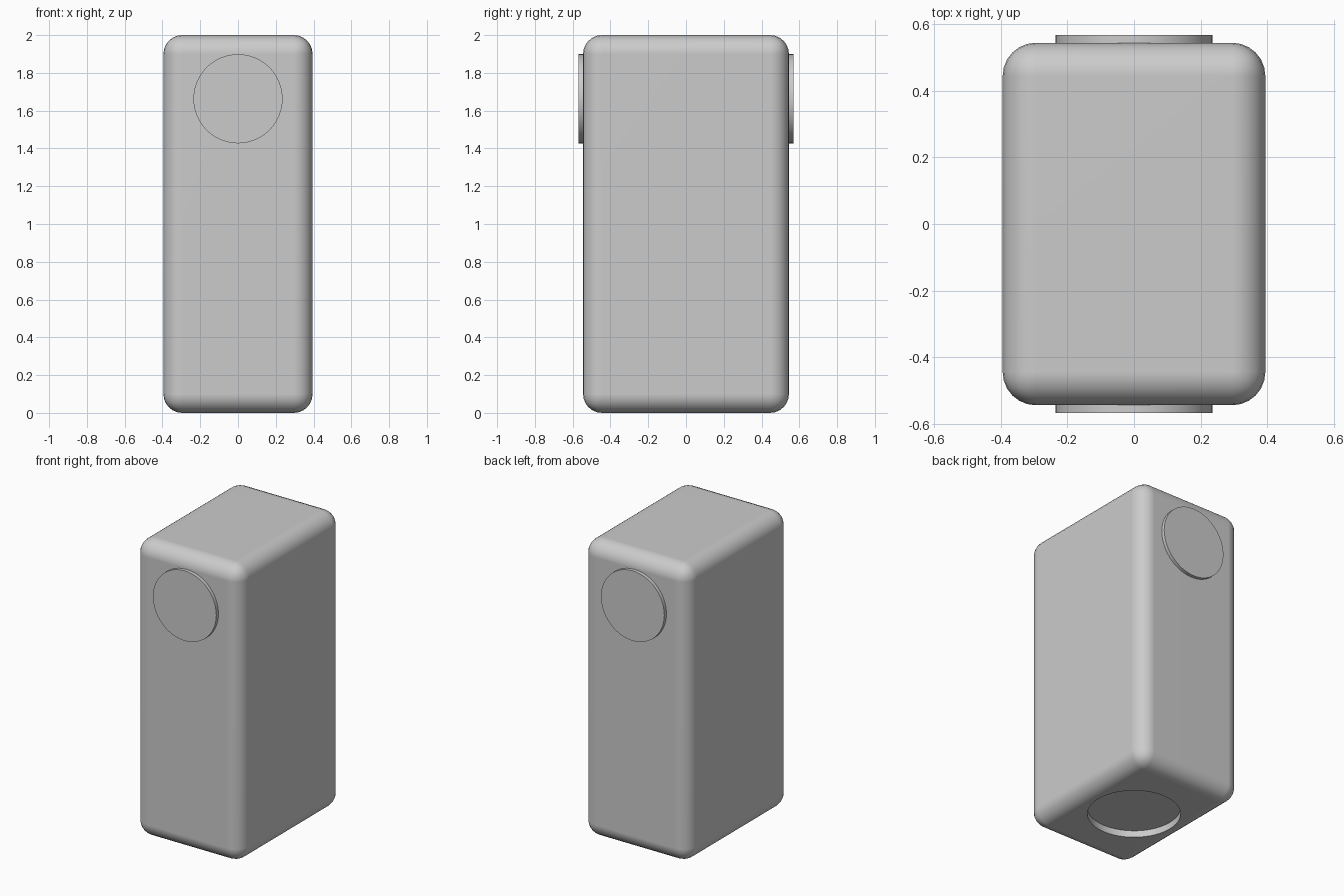
import bpy
import math

cube = bpy.data.objects.get("Cube")
if cube:
    bpy.data.objects.remove(cube, do_unlink=True)

HALF_X, HALF_Y, HEIGHT = 0.395, 0.545, 2.0
ROUND = 0.1

grey = bpy.data.materials.new("light_grey")
grey.use_nodes = True
colour = (0.6, 0.6, 0.6, 1.0)
grey.diffuse_color = colour
grey.node_tree.nodes["Principled BSDF"].inputs["Base Color"].default_value = colour


def activate(obj):
    bpy.ops.object.select_all(action="DESELECT")
    obj.select_set(True)
    bpy.context.view_layer.objects.active = obj


def finish(obj):
    activate(obj)
    bpy.ops.object.shade_smooth_by_angle(angle=math.radians(40))


def disc(name, radius, depth, location, rotation=(0, 0, 0)):
    bpy.ops.mesh.primitive_cylinder_add(vertices=48, radius=radius, depth=depth,
                                        location=location, rotation=rotation)
    obj = bpy.context.object
    obj.name = name
    obj.data.materials.append(grey)
    return obj


# Rounded upright body
bpy.ops.mesh.primitive_cube_add(size=1, location=(0, 0, HEIGHT / 2))
body = bpy.context.object
body.name = "body"
body.scale = (2 * HALF_X, 2 * HALF_Y, HEIGHT)
bpy.ops.object.transform_apply(location=True, rotation=True, scale=True)
body.data.materials.append(grey)
bevel = body.modifiers.new("rounding", "BEVEL")
bevel.width = ROUND
bevel.segments = 6

# Shallow round recess in the underside
cutter = disc("recess_cutter", 0.285, 0.09, (0, 0, 0))
cutter.hide_render = True
cut = body.modifiers.new("recess", "BOOLEAN")
cut.operation = "DIFFERENCE"
cut.solver = "EXACT"
cut.object = cutter
activate(body)
for name in ("rounding", "recess"):
    bpy.ops.object.modifier_apply(modifier=name)
bpy.data.objects.remove(cutter, do_unlink=True)
finish(body)
weighted = body.modifiers.new("flat_sides", "WEIGHTED_NORMAL")
weighted.keep_sharp = True

# Raised round buttons on the front and back
for name, side in (("front_button", -1), ("back_button", 1)):
    button = disc(name, 0.236, 0.06, (0, side * 0.538, 1.663), (math.pi / 2, 0, 0))
    finish(button)
